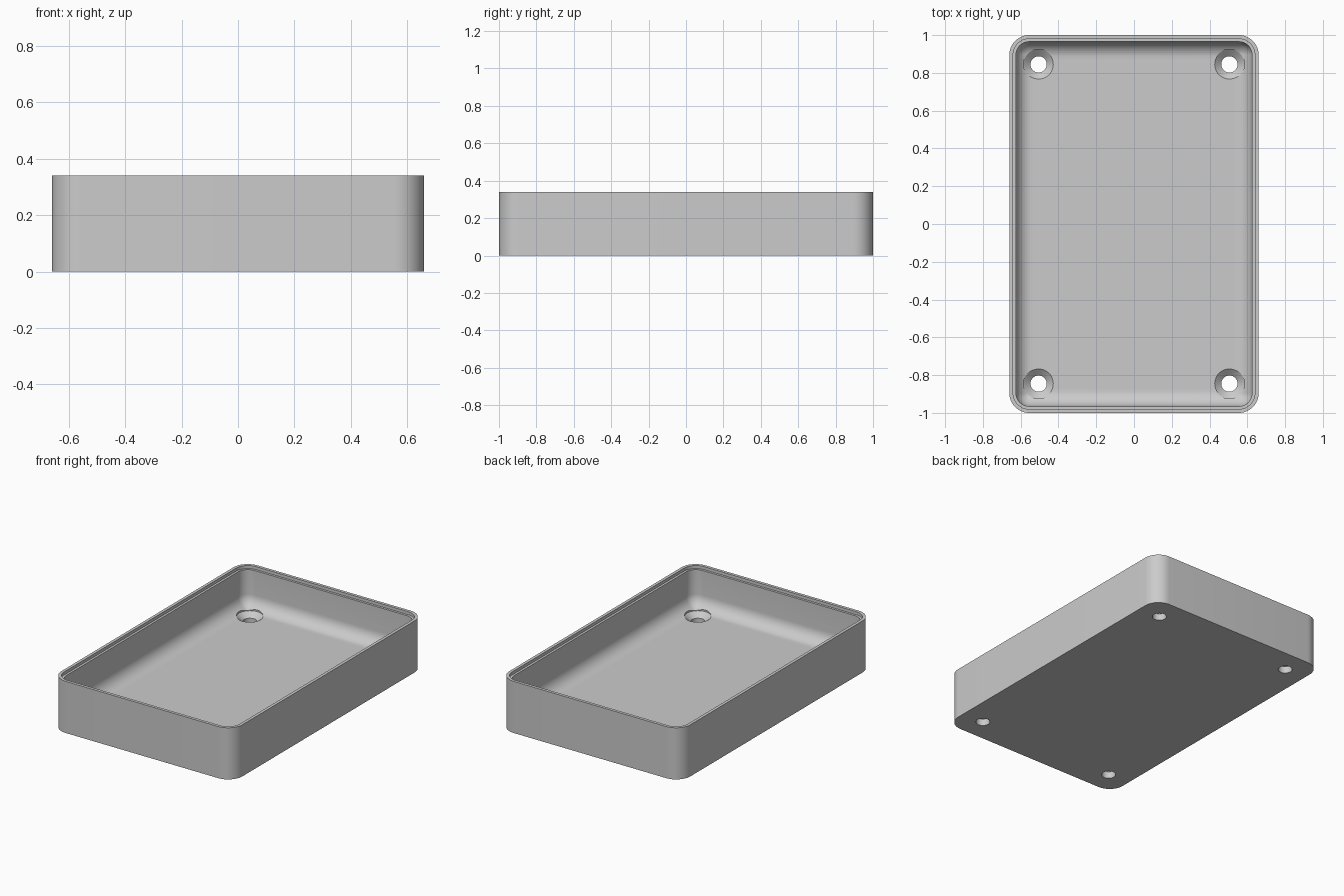
import bpy
import bmesh
from math import sin, cos, pi

old = bpy.data.objects.get("Cube")
if old:
    bpy.data.objects.remove(old, do_unlink=True)

HALF_X, HALF_Y, HEIGHT, CORNER = 0.66, 1.0, 0.34, 0.105
FLOOR, WALL, FILLET = 0.075, 0.035, 0.085

grey = bpy.data.materials.new("plain grey")
grey.use_nodes = True
colour = (0.6, 0.6, 0.6, 1)
grey.diffuse_color = colour
grey.node_tree.nodes["Principled BSDF"].inputs["Base Color"].default_value = colour


def rounded_ring(bm, inset, z, steps=12):
    """Rounded rectangle of vertices, inset from the outer wall."""
    r = max(CORNER - inset, 0.01)
    ring = []
    for q, (sx, sy) in enumerate([(1, 1), (-1, 1), (-1, -1), (1, -1)]):
        cx, cy = sx * (HALF_X - inset - r), sy * (HALF_Y - inset - r)
        for i in range(steps + 1):
            a = (q + i / steps) * pi / 2
            ring.append(bm.verts.new((cx + r * cos(a), cy + r * sin(a), z)))
    return ring


def round_ring(bm, x, y, r, z, steps=40):
    return [bm.verts.new((x + r * cos(2 * pi * i / steps), y + r * sin(2 * pi * i / steps), z))
            for i in range(steps)]


def loft(bm, rings):
    """Skin the rings in order and cap both ends."""
    for a, b in zip(rings, rings[1:]):
        for i in range(len(a)):
            j = (i + 1) % len(a)
            bm.faces.new((a[i], a[j], b[j], b[i]))
    bm.faces.new(rings[0])
    bm.faces.new(rings[-1])


def finish(bm, name):
    bmesh.ops.recalc_face_normals(bm, faces=bm.faces[:])
    mesh = bpy.data.meshes.new(name)
    bm.to_mesh(mesh)
    bm.free()
    mesh.materials.append(grey)
    obj = bpy.data.objects.new(name, mesh)
    bpy.context.collection.objects.link(obj)
    return obj


# Tray: outer wall, stepped rim, inner wall and filleted floor
profile = [(0, 0), (0, HEIGHT), (0.02, HEIGHT), (0.02, HEIGHT - 0.02), (WALL, HEIGHT - 0.02)]
for i in range(11):
    a = i / 10 * pi / 2
    profile.append((WALL + FILLET * (1 - cos(a)), FLOOR + FILLET * (1 - sin(a))))
bm = bmesh.new()
loft(bm, [rounded_ring(bm, inset, z) for inset, z in profile])
tray = finish(bm, "tray")

# Countersunk screw holes in the four corners
bm = bmesh.new()
for x in (-0.505, 0.505):
    for y in (-0.845, 0.845):
        loft(bm, [round_ring(bm, x, y, r, z) for r, z in
                  [(0.043, -0.05), (0.043, 0.045), (0.08, FLOOR + 0.002), (0.08, 0.25)]])
cutter = finish(bm, "screw_hole_cutter")
cutter.hide_render = True

cut = tray.modifiers.new("screw holes", "BOOLEAN")
cut.operation = "DIFFERENCE"
cut.solver = "EXACT"
cut.object = cutter
bpy.ops.object.select_all(action="DESELECT")
bpy.context.view_layer.objects.active = tray
tray.select_set(True)
bpy.ops.object.modifier_apply(modifier=cut.name)
bpy.data.objects.remove(cutter, do_unlink=True)
bpy.ops.object.shade_smooth_by_angle(angle=pi / 6)
